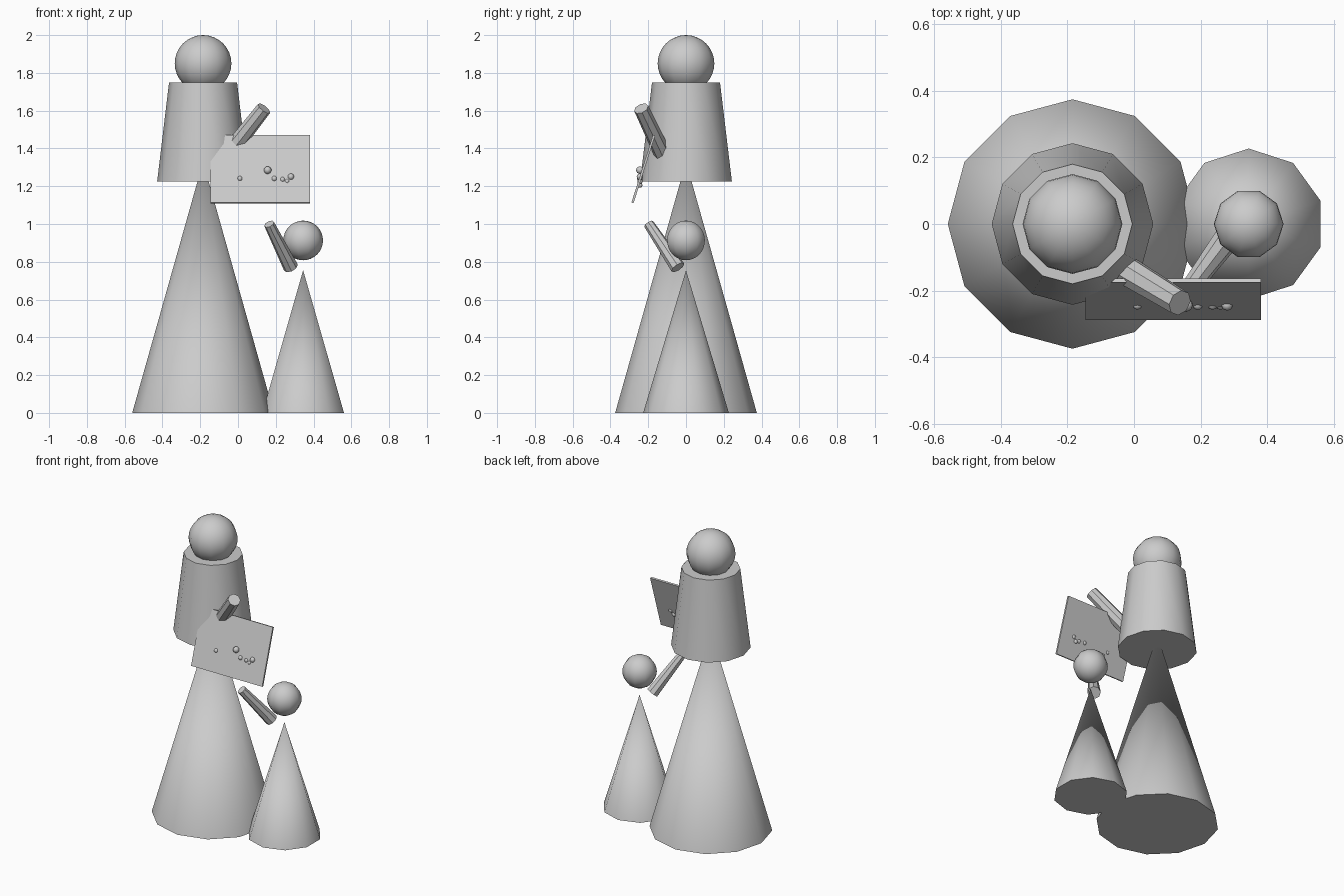
import bpy, bmesh, math
from mathutils import Vector, Matrix

if "Cube" in bpy.data.objects:
    bpy.data.objects.remove(bpy.data.objects["Cube"])


def finish(bm, name, angle=40):
    me = bpy.data.meshes.new(name)
    bm.to_mesh(me)
    bm.free()
    ob = bpy.data.objects.new(name, me)
    bpy.context.collection.objects.link(ob)
    bpy.ops.object.select_all(action='DESELECT')
    ob.select_set(True)
    bpy.context.view_layer.objects.active = ob
    if angle:
        bpy.ops.object.shade_smooth_by_angle(angle=math.radians(angle))
    return ob


def taper(name, start, end, r1, r2, sides):
    """Cone or tapered cylinder between two points."""
    a, b = Vector(start), Vector(end)
    d = b - a
    rot = Vector((0, 0, 1)).rotation_difference(d).to_matrix().to_4x4()
    bm = bmesh.new()
    bmesh.ops.create_cone(bm, cap_ends=True, segments=sides, radius1=r1, radius2=r2,
                          depth=d.length, matrix=Matrix.Translation((a + b) / 2) @ rot)
    bmesh.ops.remove_doubles(bm, verts=bm.verts, dist=1e-5)
    return finish(bm, name)


def ball(name, centre, r, sides, rings):
    bm = bmesh.new()
    m = Matrix.Translation(centre) @ Matrix.Rotation(math.pi / 2, 4, 'Z')
    bmesh.ops.create_uvsphere(bm, u_segments=sides, v_segments=rings, radius=r, matrix=m)
    return finish(bm, name, 60)


# Large figure: skirt, torso, head, raised arm
AX = -0.185
taper("adult_skirt", (AX, 0, 0), (AX, 0, 1.33), 0.375, 0, 12)
taper("adult_torso", (AX, 0, 1.225), (AX, 0, 1.75), 0.243, 0.18, 12)
ball("adult_head", (AX, 0, 1.85), 0.15, 12, 16)
taper("adult_arm", (-0.06, -0.117, 1.36), (0.138, -0.237, 1.612), 0.047, 0.04, 8)

# Small figure: skirt, head, reaching arm
CX = 0.345
taper("child_skirt", (CX, 0, 0), (CX, 0, 0.755), 0.227, 0, 10)
ball("child_head", (CX, 0, 0.913), 0.105, 10, 16)
taper("child_arm", (0.28, -0.043, 0.77), (0.165, -0.197, 1.0), 0.04, 0.028, 8)

# Tilted panel
bm = bmesh.new()
bmesh.ops.create_cube(bm, size=1, matrix=Matrix.Translation((0.1175, -0.2265, 1.29))
                      @ Matrix.Rotation(math.radians(-17.7), 4, 'X')
                      @ Matrix.Diagonal((0.528, 0.012, 0.375, 1)))
finish(bm, "panel", None)

# Small beads set into the panel
beads = [(0.01, 1.24, 0.014), (0.045, 1.205, 0.013), (0.157, 1.285, 0.02),
         (0.192, 1.24, 0.015), (0.236, 1.235, 0.014), (0.28, 1.25, 0.017),
         (0.26, 1.225, 0.014)]
for i, (x, z, r) in enumerate(beads):
    ball(f"bead_{i + 1}", (x, -0.244, z), r, 8, 8)
